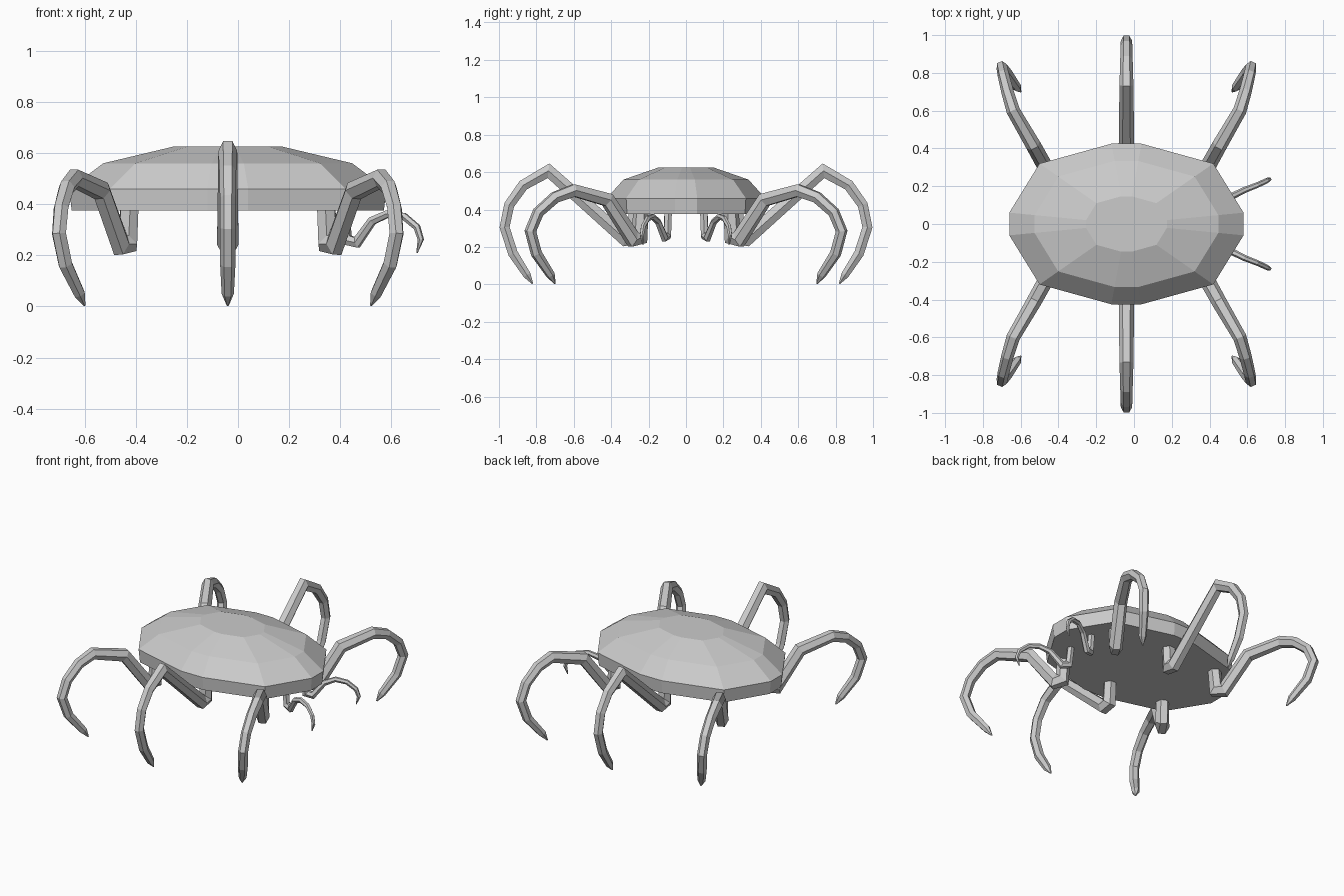
import bpy, bmesh, math
from mathutils import Vector

if "Cube" in bpy.data.objects:
    bpy.data.objects.remove(bpy.data.objects["Cube"])

CX = -0.04  # body centre along x


def finish(name, bm):
    bmesh.ops.recalc_face_normals(bm, faces=bm.faces)
    me = bpy.data.meshes.new(name)
    bm.to_mesh(me)
    bm.free()
    ob = bpy.data.objects.new(name, me)
    bpy.context.collection.objects.link(ob)
    return ob


def loft(name, rings):
    bm = bmesh.new()
    loops = [[bm.verts.new(p) for p in r] for r in rings]
    n = len(loops[0])
    for a, b in zip(loops, loops[1:]):
        for i in range(n):
            j = (i + 1) % n
            bm.faces.new((a[i], a[j], b[j], b[i]))
    bm.faces.new(loops[0])
    bm.faces.new(loops[-1])
    return finish(name, bm)


def tube(name, pts, radii, sides=6):
    """Mitred tube along a path that bends in an upright plane."""
    pts = [Vector(p) for p in pts]
    # sideways direction from root to the point farthest out
    far = max(pts, key=lambda p: (p - pts[0]).xy.length)
    run = far - pts[0]
    side0 = Vector((run.y, -run.x, 0)).normalized()
    rings = []
    for i, (p, r) in enumerate(zip(pts, radii)):
        d_in = (p - pts[max(i - 1, 0)]).normalized()
        d_out = (pts[min(i + 1, len(pts) - 1)] - p).normalized()
        t = (d_in + d_out).normalized()
        side = (side0 - t * side0.dot(t)).normalized()
        up = side.cross(t)
        ref = d_in if d_in.length else d_out
        mitre = min(1 / max(ref.dot(t), 0.1), 1.35)
        rings.append([p + side * (r * math.cos(a)) + up * (r * mitre * math.sin(a))
                      for a in (2 * math.pi * k / sides for k in range(sides))])
    return loft(name, rings)


# Shell: stacked twelve-sided rings
quarter = [(0.62, 0.06), (0.46, 0.32), (0.08, 0.425)]
outline = (quarter + [(-x, y) for x, y in reversed(quarter)]
           + [(-x, -y) for x, y in quarter] + [(x, -y) for x, y in reversed(quarter)])
levels = [(0.375, 0.985), (0.46, 1.0), (0.56, 0.785), (0.625, 0.345)]
loft("shell", [[(CX + x * s, y * s, z) for x, y in outline] for z, s in levels])

# Walking legs: x is measured from the body centre
mid_leg = [(0, 0.27, 0.40), (0, 0.28, 0.25), (0, 0.325, 0.242), (0, 0.735, 0.607),
           (0, 0.87, 0.53), (0, 0.945, 0.425), (0, 0.970, 0.305),
           (0, 0.925, 0.165), (0, 0.85, 0.05), (0, 0.82, 0.003)]
corner_leg = [(0.385, 0.24, 0.40), (0.39, 0.25, 0.25), (0.42, 0.285, 0.242),
              (0.495, 0.42, 0.452), (0.60, 0.60, 0.502), (0.63, 0.70, 0.465),
              (0.652, 0.79, 0.385), (0.66, 0.832, 0.285),
              (0.635, 0.80, 0.165), (0.58, 0.724, 0.05), (0.56, 0.70, 0.003)]
mid_r = [0.04, 0.042, 0.042, 0.037, 0.033, 0.031, 0.03, 0.03, 0.024, 0.004]
corner_r = [0.04, 0.042, 0.042, 0.04, 0.036, 0.033, 0.031, 0.03, 0.03, 0.024, 0.004]

# Small front feelers under the +x end
feeler = [(0.45, 0.095, 0.40), (0.465, 0.10, 0.26), (0.505, 0.115, 0.25),
          (0.565, 0.15, 0.335), (0.625, 0.18, 0.362), (0.69, 0.205, 0.352),
          (0.74, 0.228, 0.31), (0.755, 0.236, 0.262), (0.74, 0.23, 0.21)]
feeler_r = [0.022, 0.022, 0.021, 0.018, 0.016, 0.015, 0.014, 0.012, 0.003]

for sy, ylab in ((1, "back"), (-1, "front")):
    def place(path, sx=1):
        return [(CX + sx * x, sy * y, z) for x, y, z in path]
    tube(ylab + "_middle_leg", place(mid_leg), mid_r)
    tube(ylab + "_right_leg", place(corner_leg), corner_r)
    tube(ylab + "_left_leg", place(corner_leg, -1), corner_r)
    tube(ylab + "_feeler", place(feeler), feeler_r)
